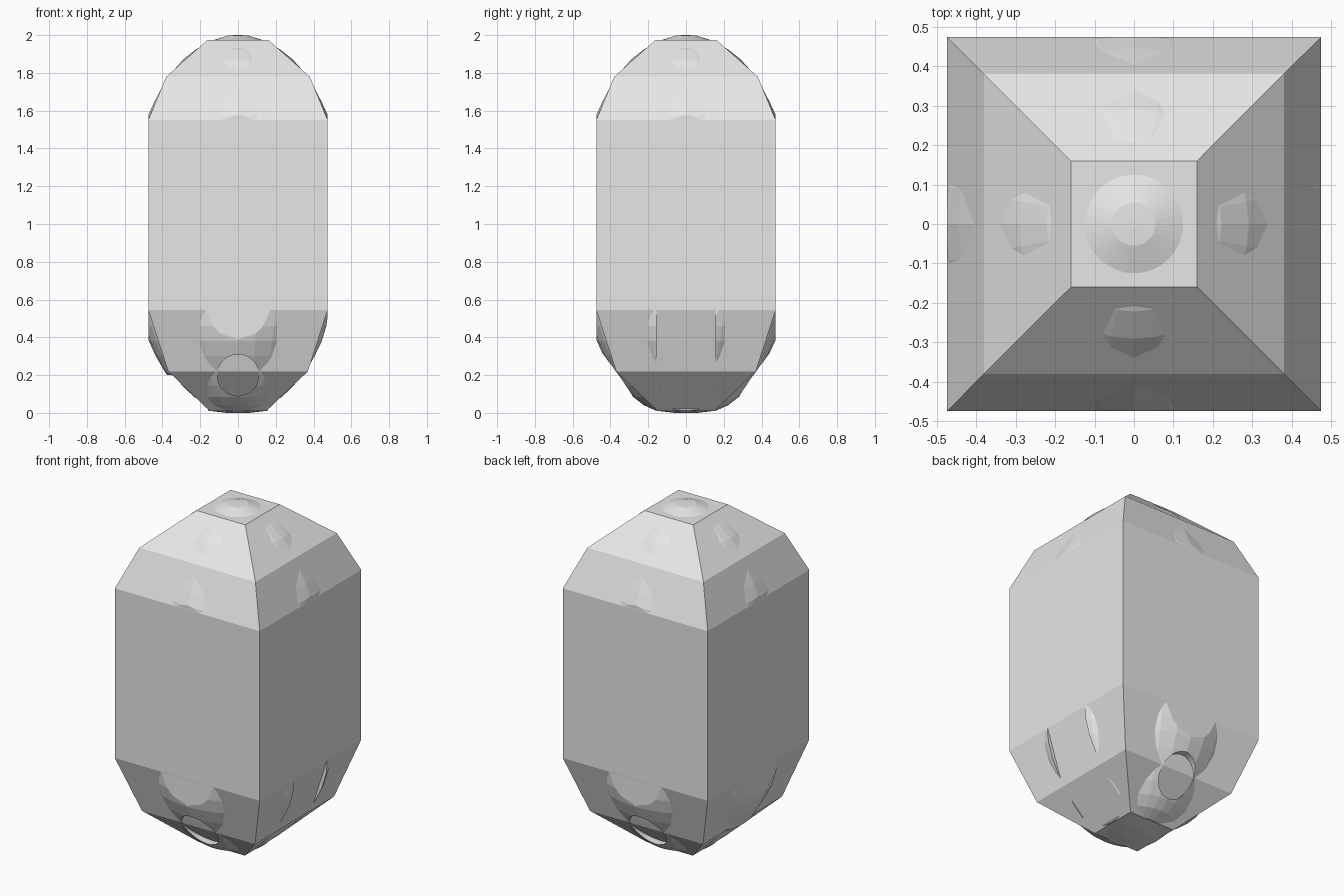
import bpy, bmesh, math
from mathutils import Matrix

if "Cube" in bpy.data.objects:
    bpy.data.objects.remove(bpy.data.objects["Cube"])

grey = bpy.data.materials.new("light_grey")
grey.diffuse_color = (0.8, 0.8, 0.8, 1)
grey.use_nodes = True
grey.node_tree.nodes["Principled BSDF"].inputs["Base Color"].default_value = grey.diffuse_color


def lathe(name, profile, sides, phase):
    """Closed solid from (radius, z) rings; each ring has `sides` corners."""
    bm = bmesh.new()
    rings = []
    for r, z in profile:
        rings.append([bm.verts.new((r * math.cos(phase + i * math.tau / sides),
                                    r * math.sin(phase + i * math.tau / sides), z))
                      for i in range(sides)])
    for a, b in zip(rings, rings[1:]):
        for i in range(sides):
            j = (i + 1) % sides
            bm.faces.new((a[i], a[j], b[j], b[i]))
    bm.faces.new(rings[0][::-1])
    bm.faces.new(rings[-1])
    return finish(name, bm)


def finish(name, bm):
    bmesh.ops.recalc_face_normals(bm, faces=bm.faces)
    me = bpy.data.meshes.new(name)
    bm.to_mesh(me)
    bm.free()
    me.materials.append(grey)
    ob = bpy.data.objects.new(name, me)
    bpy.context.collection.objects.link(ob)
    return ob


def box(name, lo, hi):
    bm = bmesh.new()
    bmesh.ops.create_cube(bm, size=1)
    for v in bm.verts:
        v.co = [l + (c + 0.5) * (h - l) for c, l, h in zip(v.co, lo, hi)]
    return finish(name, bm)


def boolean(ob, cutter, operation):
    mod = ob.modifiers.new("cut", 'BOOLEAN')
    mod.operation = operation
    mod.solver = 'EXACT'
    mod.object = cutter
    cutter.hide_render = True
    bpy.context.view_layer.objects.active = ob
    bpy.ops.object.modifier_apply(modifier=mod.name)
    bpy.data.objects.remove(cutter)


# square outer shell, bevelled towards both ends (half width, z)
shell = [(0.15, 0.01), (0.37, 0.22), (0.475, 0.545),
         (0.475, 1.55), (0.38, 1.78), (0.16, 1.975)]
lathe("outer_shell", [(h * math.sqrt(2), z) for h, z in shell], 4, math.pi / 4)

# round core whose domes break through the shell
core_profile = [(0.06, 0.0), (0.16, 0.012), (0.225, 0.042), (0.28, 0.085), (0.335, 0.145),
                (0.386, 0.215), (0.435, 0.3), (0.472, 0.38), (0.495, 0.46),
                (0.507, 0.55), (0.486, 1.53), (0.478, 1.57), (0.446, 1.64),
                (0.41, 1.71), (0.373, 1.777), (0.336, 1.82), (0.291, 1.87),
                (0.222, 1.925), (0.125, 1.975), (0.055, 1.998), (0.01, 2.0)]
core = lathe("round_core", core_profile, 32, 0)

# trim the core flush with the shell sides
boolean(core, box("trim", (-0.4745, -0.4745, -0.1), (0.4745, 0.4745, 2.1)), 'INTERSECT')

# round bore from front to back
bm = bmesh.new()
bmesh.ops.create_cone(bm, cap_ends=True, segments=32, radius1=0.11, radius2=0.11, depth=2,
                      matrix=Matrix.Translation((0, 0, 0.2)) @ Matrix.Rotation(math.pi / 2, 4, 'X'))
boolean(core, finish("bore", bm), 'DIFFERENCE')

# slots in the lower right and lower left domes
boolean(core, box("right_slot", (0.16, -0.155, -0.1), (0.7, 0.155, 0.56)), 'DIFFERENCE')
boolean(core, box("left_slot", (-0.7, -0.155, -0.1), (-0.16, 0.155, 0.2)), 'DIFFERENCE')
